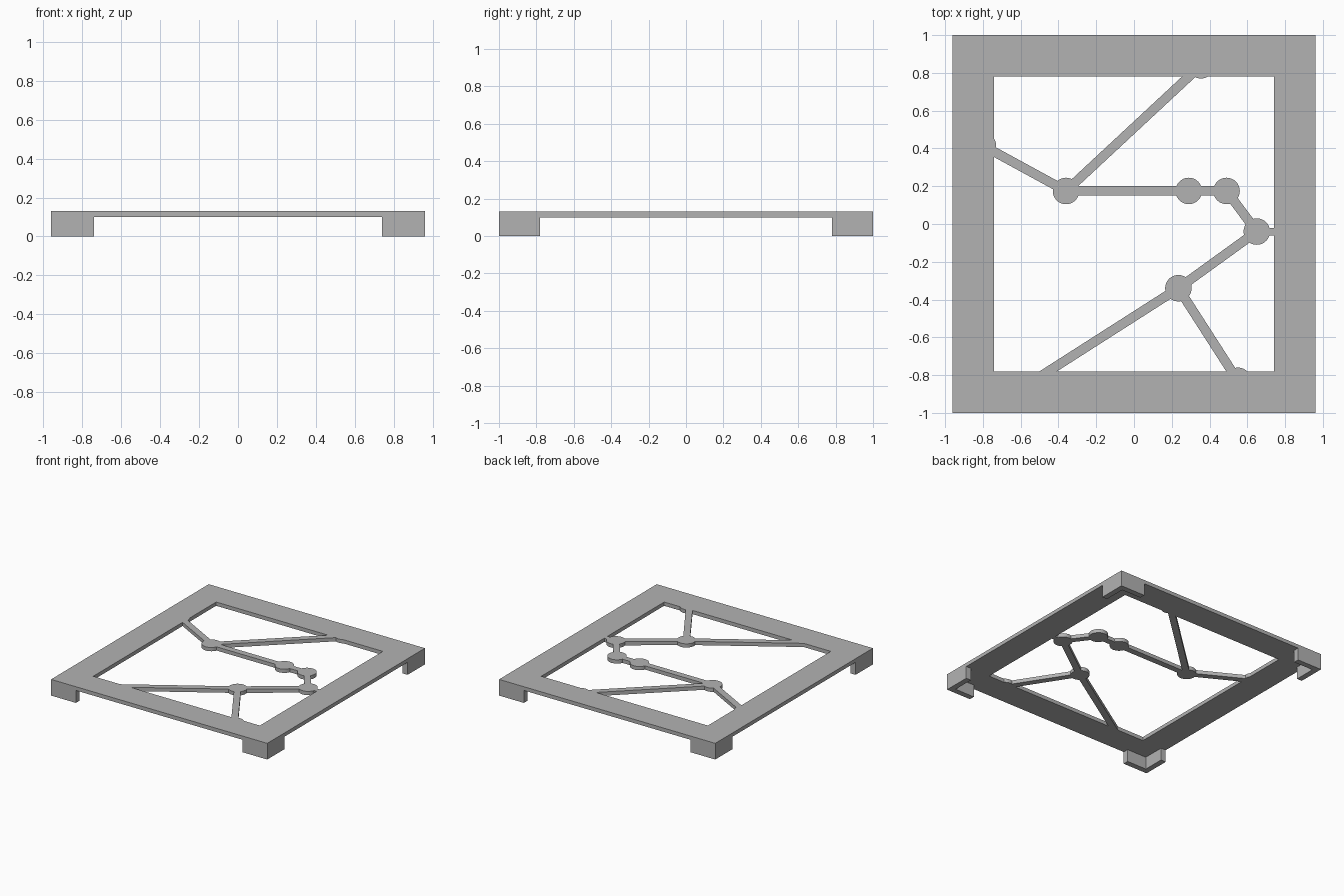
import bpy, bmesh, math
from mathutils import Vector

cube = bpy.data.objects.get("Cube")
if cube:
    bpy.data.objects.remove(cube, do_unlink=True)

HX, HY = 0.96, 1.0        # half size of the frame
BORDER = 0.22
Z0, Z1 = 0.10, 0.13       # plate underside and top
WALL = 0.045              # corner foot wall
NODE_R, STRUT_W = 0.07, 0.05

grey = bpy.data.materials.new("plain grey")
grey.use_nodes = True
colour = (0.45, 0.45, 0.45, 1)
grey.diffuse_color = colour
grey.node_tree.nodes["Principled BSDF"].inputs["Base Color"].default_value = colour


def prism(name, outline, z0, z1):
    """Extrude a flat outline from z0 to z1."""
    bm = bmesh.new()
    face = bm.faces.new([bm.verts.new((x, y, z0)) for x, y in outline])
    top = bmesh.ops.extrude_face_region(bm, geom=[face])["geom"]
    bmesh.ops.translate(bm, vec=(0, 0, z1 - z0),
                        verts=[v for v in top if isinstance(v, bmesh.types.BMVert)])
    bmesh.ops.recalc_face_normals(bm, faces=bm.faces)
    mesh = bpy.data.meshes.new(name)
    bm.to_mesh(mesh)
    bm.free()
    mesh.materials.append(grey)
    obj = bpy.data.objects.new(name, mesh)
    bpy.context.collection.objects.link(obj)
    return obj


def rect(hx, hy):
    return [(-hx, -hy), (hx, -hy), (hx, hy), (-hx, hy)]


def disc(c):
    angles = [math.tau * i / 48 for i in range(48)]
    return [(c[0] + NODE_R * math.cos(a), c[1] + NODE_R * math.sin(a)) for a in angles]


def bar(a, b, width):
    a, b = Vector(a), Vector(b)
    side = (b - a).orthogonal().normalized() * width / 2
    return [a + side, a - side, b - side, b + side]


def combine(target, tool, operation):
    mod = target.modifiers.new("combine", "BOOLEAN")
    mod.operation, mod.solver, mod.object = operation, "EXACT", tool
    bpy.context.view_layer.objects.active = target
    bpy.ops.object.modifier_apply(modifier=mod.name)
    bpy.data.objects.remove(tool, do_unlink=True)


# Flat rectangular frame with an open middle
frame = prism("frame", rect(HX, HY), Z0, Z1)
opening = prism("opening", rect(HX - BORDER, HY - BORDER), Z0 - 0.1, Z1 + 0.1)
combine(frame, opening, "DIFFERENCE")

# Route network: round nodes joined by narrow struts
west, middle, stop, east = (-0.36, 0.175), (0.29, 0.175), (0.49, 0.175), (0.65, -0.04)
south = (0.235, -0.34)
rim_back, rim_left, rim_front = (0.355, 0.84), (-0.80, 0.415), (0.55, -0.83)
for node in (west, middle, stop, east, south, rim_back, rim_left, rim_front):
    combine(frame, prism("node", disc(node), Z0, Z1), "UNION")
for a, b in ((west, rim_back), (west, rim_left), (west, middle), (middle, stop),
             (stop, east), (east, south), (south, rim_front),
             (south, (-0.54, -0.835))):
    combine(frame, prism("strut", bar(a, b, STRUT_W), Z0, Z1), "UNION")
combine(frame, prism("tab", bar(east, (0.80, -0.04), 0.04), Z0, Z1), "UNION")

# L-shaped foot under each corner
for sx, side in ((-1, "right"), (1, "left")):
    for sy, end in ((-1, "front"), (1, "back")):
        ell = [(0, 0), (BORDER, 0), (BORDER, WALL), (WALL, WALL), (WALL, BORDER), (0, BORDER)]
        prism(f"{end}_{side}_foot", [(sx * (HX - u), sy * (HY - v)) for u, v in ell], 0, Z0)
